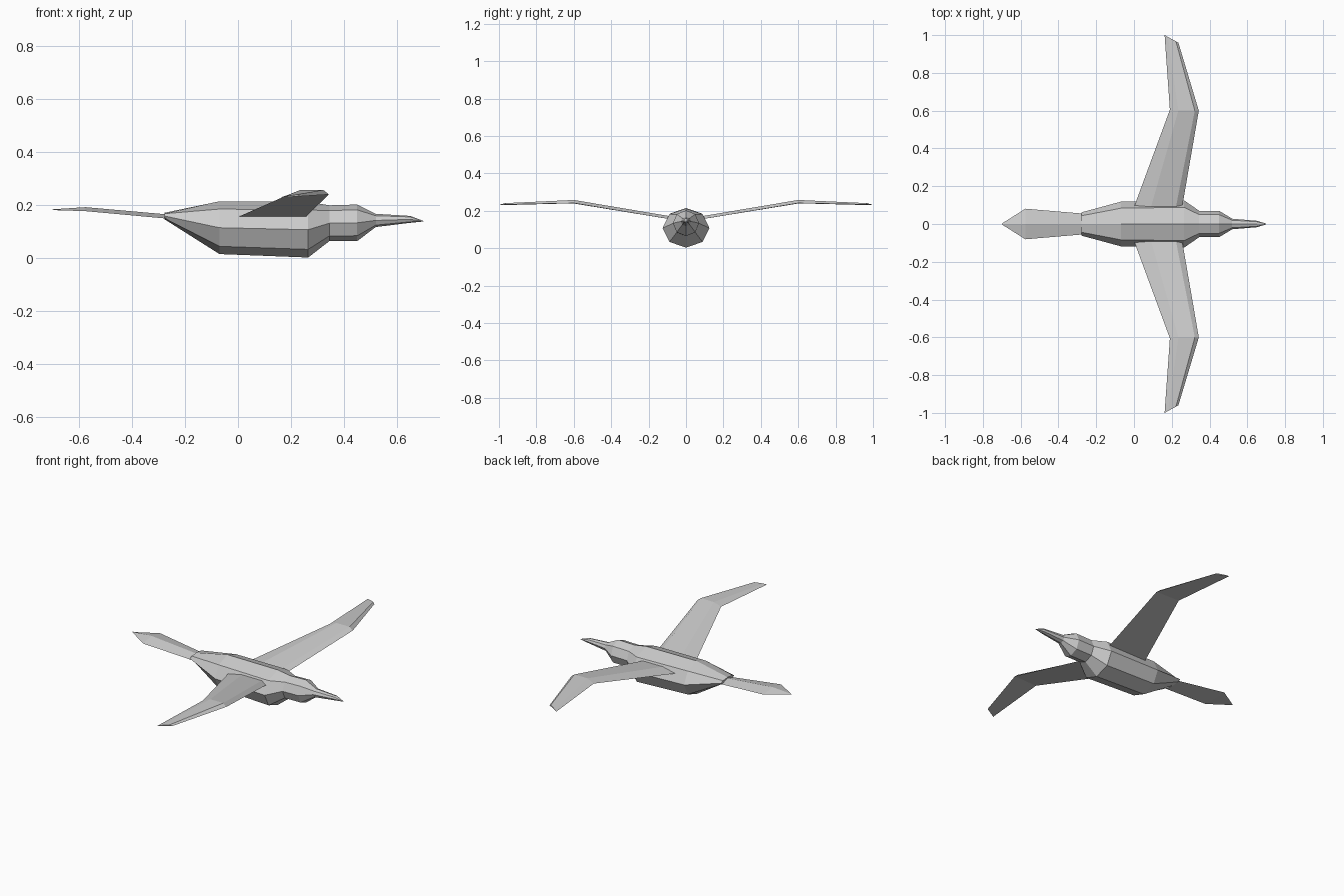
import bpy
import bmesh
from math import sin, cos, pi

cube = bpy.data.objects.get("Cube")
if cube:
    bpy.data.objects.remove(cube, do_unlink=True)

grey = bpy.data.materials.new("plain grey")
grey.use_nodes = True
colour = (0.6, 0.6, 0.6, 1)
grey.diffuse_color = colour
grey.node_tree.nodes["Principled BSDF"].inputs["Base Color"].default_value = colour


def loft(name, rings):
    """Skin a closed, flat-shaded shell over equal-sized rings of points."""
    bm = bmesh.new()
    loops = [[bm.verts.new(p) for p in ring] for ring in rings]
    for a, b in zip(loops, loops[1:]):
        n = len(a)
        for i in range(n):
            j = (i + 1) % n
            bm.faces.new((a[i], a[j], b[j], b[i]))
    bm.faces.new(loops[0])
    bm.faces.new(loops[-1])
    bmesh.ops.remove_doubles(bm, verts=bm.verts, dist=0.0005)
    bmesh.ops.recalc_face_normals(bm, faces=bm.faces)
    mesh = bpy.data.meshes.new(name)
    bm.to_mesh(mesh)
    bm.free()
    mesh.materials.append(grey)
    obj = bpy.data.objects.new(name, mesh)
    bpy.context.collection.objects.link(obj)
    return obj


def octagon(x, low, high, half_width):
    mid, half = (low + high) / 2, (high - low) / 2
    return [(x, half_width * sin(k * pi / 4), mid + half * cos(k * pi / 4))
            for k in range(8)]


# Body, head and beak: x, bottom, top, half width
loft("body", [octagon(*s) for s in (
    (-0.277, 0.147, 0.172, 0.062),
    (-0.07, 0.016, 0.215, 0.118),
    (0.265, 0.003, 0.213, 0.125),
    (0.345, 0.065, 0.2, 0.07),
    (0.45, 0.065, 0.203, 0.07),
    (0.52, 0.118, 0.168, 0.028),
    (0.65, 0.134, 0.16, 0.017),
    (0.70, 0.139, 0.141, 0.002))])

# Tail: a thin blade with a raised centre ridge; x, edge height, ridge height, half width
loft("tail", [[(x, -w, z), (x, 0, top), (x, w, z)] for x, z, top, w in (
    (-0.27, 0.15, 0.166, 0.055),
    (-0.575, 0.178, 0.193, 0.081),
    (-0.70, 0.182, 0.185, 0.002))])

# Wings: flat underneath, bevelled along the trailing and leading edges
for name, side in (("left_wing", 1), ("right_wing", -1)):
    root = [(0.0, 0.09, 0.156), (0.09, 0.09, 0.172),
            (0.222, 0.09, 0.172), (0.255, 0.09, 0.156)]
    bend = [(0.19, 0.605, 0.24), (0.235, 0.6, 0.258),
            (0.322, 0.6, 0.258), (0.343, 0.6, 0.241)]
    tip = [(0.162, 1.0, 0.23), (0.18, 0.99, 0.235),
           (0.222, 0.967, 0.241), (0.235, 0.96, 0.234)]
    if side > 0:
        wing_name = "far_wing"
    loft(name, [[(x, side * y, z) for x, y, z in ring]
                for ring in (root, bend, tip)])
